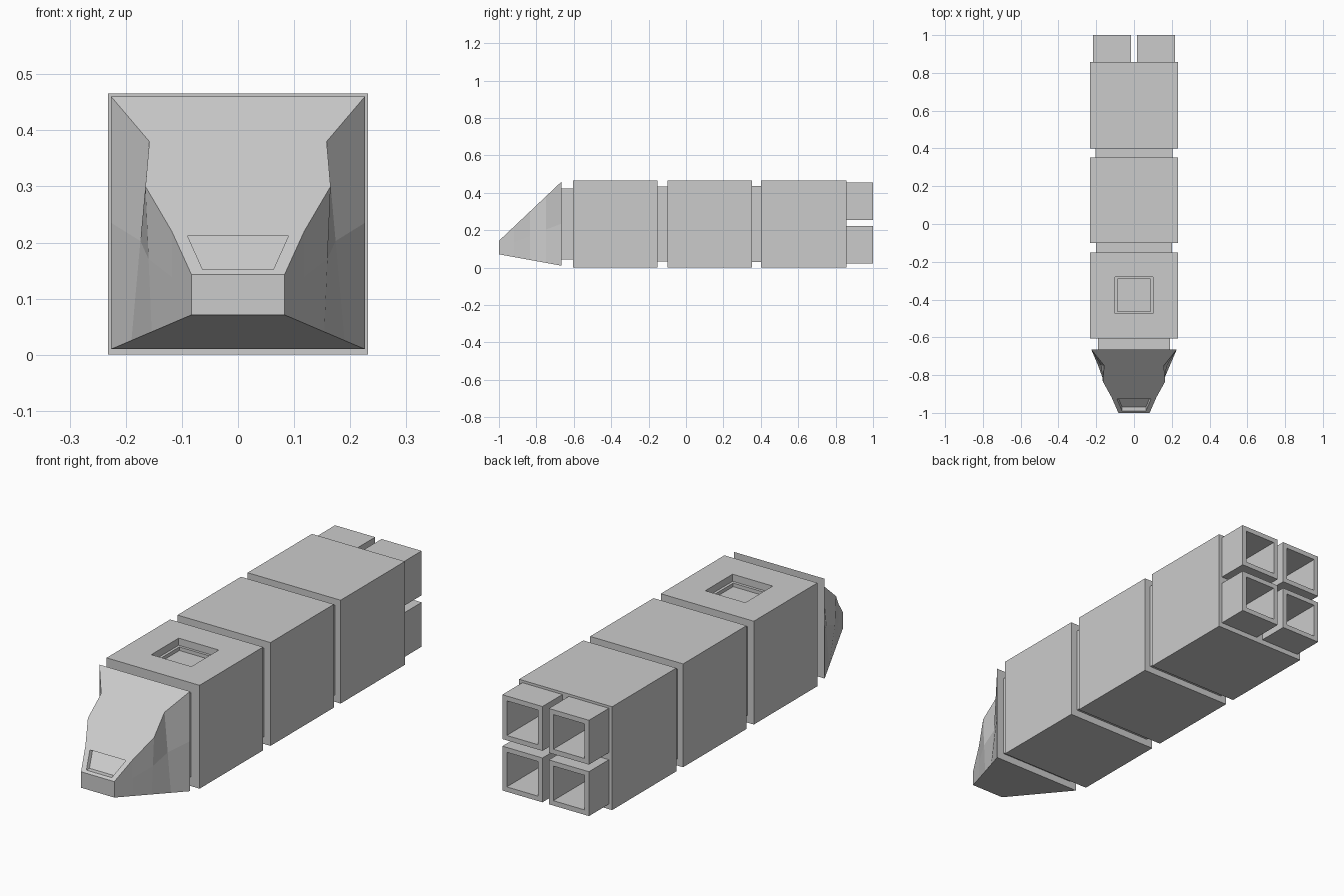
import bpy, bmesh

if "Cube" in bpy.data.objects:
    bpy.data.objects.remove(bpy.data.objects["Cube"])


def mesh_object(name, verts, faces):
    bm = bmesh.new()
    vs = [bm.verts.new(v) for v in verts]
    for f in faces:
        bm.faces.new([vs[i] for i in f])
    bmesh.ops.recalc_face_normals(bm, faces=bm.faces)
    me = bpy.data.meshes.new(name)
    bm.to_mesh(me)
    bm.free()
    ob = bpy.data.objects.new(name, me)
    bpy.context.collection.objects.link(ob)
    return ob


def hexahedron(name, a, b):
    """Solid between two matching four-point rings."""
    sides = [(i, (i + 1) % 4, (i + 1) % 4 + 4, i + 4) for i in range(4)]
    return mesh_object(name, a + b, [(0, 1, 2, 3), (7, 6, 5, 4)] + sides)


def box(name, x0, x1, y0, y1, z0, z1):
    ring = lambda y: [(x0, y, z0), (x1, y, z0), (x1, y, z1), (x0, y, z1)]
    return hexahedron(name, ring(y0), ring(y1))


def cut(target, cutter):
    cutter.hide_render = True
    cutter.hide_viewport = True
    cutter.display_type = 'WIRE'
    m = target.modifiers.new("cut", 'BOOLEAN')
    m.operation = 'DIFFERENCE'
    m.solver = 'EXACT'
    m.object = cutter


# Hull modules
front, middle, rear = [box(n + "_module", -.232, .232, y0, y1, 0, .466) for n, y0, y1 in
                       (("front", -.605, -.152), ("middle", -.1, .352), ("rear", .4, .858))]

# Narrow connectors between modules
for name, y0, y1, r in (("nose_connector", -.668, -.6, .19),
                        ("front_connector", -.155, -.095, .2),
                        ("rear_connector", .347, .405, .203)):
    box(name, -r, r, y0, y1, .233 - r, .233 + r)

# Stepped roof hatch
cut(front, box("hatch_cutter", -.1, .1, -.475, -.28, .434, .5))
cut(front, box("hatch_floor_cutter", -.088, .088, -.462, -.292, .418, .45))

# Four hollow square engines
for sx in (-1, 1):
    for sz in (-1, 1):
        x, z = sx * .116, .239 + sz * .116
        engine = box("engine", x - .1, x + .1, .85, 1, z - .1, z + .1)
        bore = box("engine_bore_cutter", x - .078, x + .078, .62, 1.05, z - .078, z + .078)
        cut(engine, bore)
        cut(rear, bore)


# Wedge nose: cross-sections along a sloped roof with pinched cheeks
def slope_y(z):
    return -1 + (z - .143) * .335 / .317


verts = []
for x, z in ((.083, .143), (.118, .22), (.165, .30), (.158, .38), (.226, .46)):
    y = slope_y(z)
    t = (y + 1) / .335
    xb, zb = .083 + .143 * t, .071 - .061 * t
    xm, zm = (x + xb) / 2, (z + zb) / 2
    verts += [(xb, y, zb), (xm, y, zm), (x, y, z), (-x, y, z), (-xm, y, zm), (-xb, y, zb)]
faces = [tuple(range(6)), tuple(range(29, 23, -1))]
for s in range(4):
    for i in range(6):
        j = (i + 1) % 6
        faces.append((s * 6 + i, s * 6 + j, s * 6 + 6 + j, s * 6 + 6 + i))
nose = mesh_object("nose", verts, faces)


# Recessed cockpit window
def window_ring(dy):
    return [(x, slope_y(z) + dy, z) for x, z in
            ((-.063, .152), (.063, .152), (.09, .212), (-.09, .212))]


cut(nose, hexahedron("window_cutter", window_ring(-.05), window_ring(.022)))
